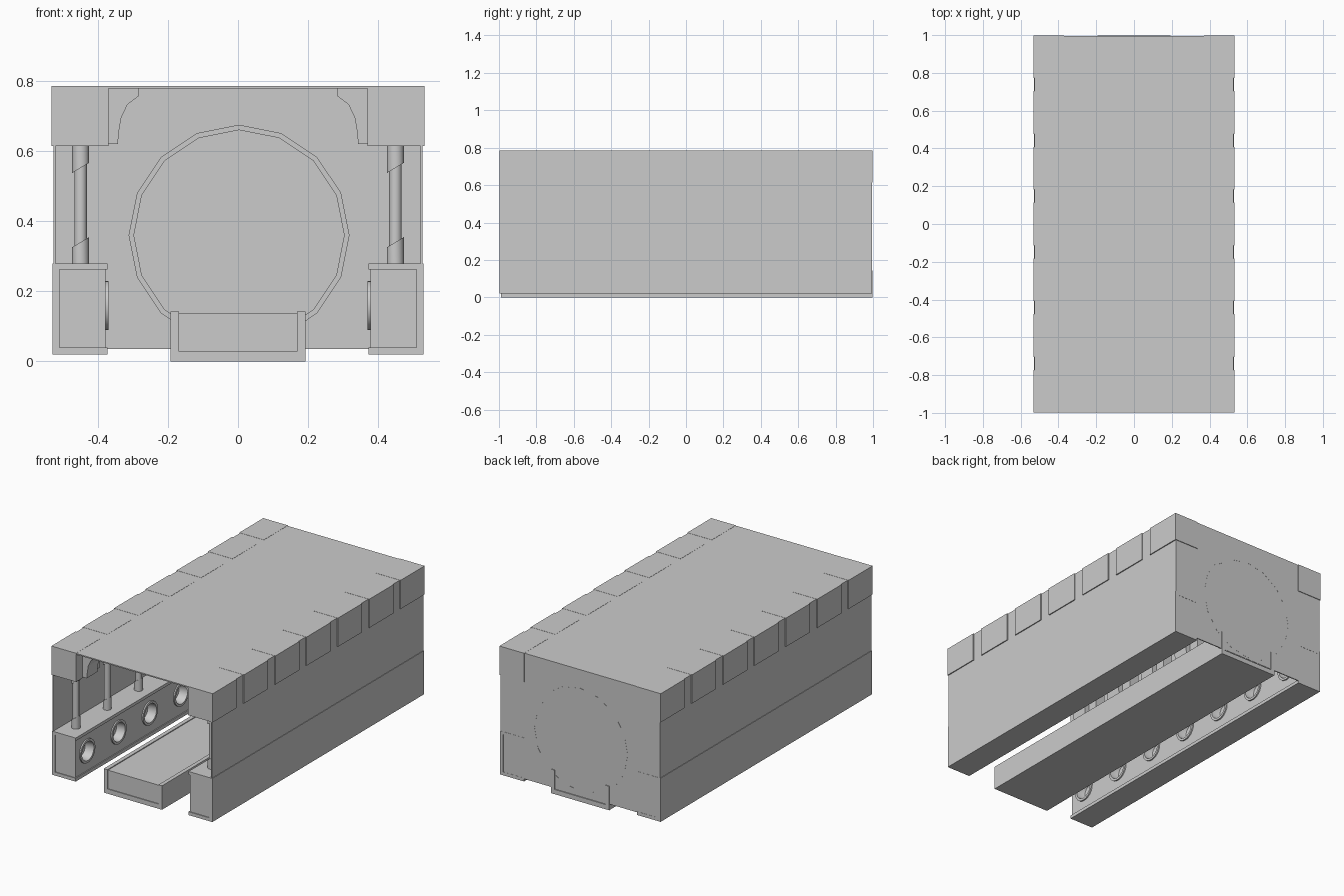
import bpy, bmesh, math
from mathutils import Matrix

if "Cube" in bpy.data.objects:
    bpy.data.objects.remove(bpy.data.objects["Cube"])

STATIONS = [-0.885 + 0.295 * i for i in range(7)]


def finish(name, bm, smooth=False):
    bmesh.ops.recalc_face_normals(bm, faces=bm.faces)
    me = bpy.data.meshes.new(name)
    bm.to_mesh(me)
    bm.free()
    ob = bpy.data.objects.new(name, me)
    bpy.context.collection.objects.link(ob)
    if smooth:
        bpy.ops.object.select_all(action='DESELECT')
        ob.select_set(True)
        bpy.context.view_layer.objects.active = ob
        bpy.ops.object.shade_smooth_by_angle(angle=math.radians(40))
    return ob


def box(name, x0, x1, y0, y1, z0, z1):
    bm = bmesh.new()
    m = Matrix.Translation(((x0 + x1) / 2, (y0 + y1) / 2, (z0 + z1) / 2))
    m = m @ Matrix.Diagonal((x1 - x0, y1 - y0, z1 - z0, 1))
    bmesh.ops.create_cube(bm, size=1, matrix=m)
    return finish(name, bm)


def extrude_y(name, pts, y0, y1):
    """Extrude an (x, z) outline along y."""
    bm = bmesh.new()
    f = bm.faces.new([bm.verts.new((x, y0, z)) for x, z in pts])
    r = bmesh.ops.extrude_face_region(bm, geom=[f])
    vs = [v for v in r['geom'] if isinstance(v, bmesh.types.BMVert)]
    bmesh.ops.translate(bm, vec=(0, y1 - y0, 0), verts=vs)
    return finish(name, bm)


def lathe(name, profile, n, matrix, closed=False, smooth=True):
    """Spin a (radius, height) profile about local z."""
    bm = bmesh.new()
    rows = []
    for r, h in profile:
        if r == 0:
            rows.append([bm.verts.new((0, 0, h))] * n)
        else:
            rows.append([bm.verts.new((r * math.cos(2 * math.pi * i / n),
                                       r * math.sin(2 * math.pi * i / n), h)) for i in range(n)])
    pairs = list(zip(rows, rows[1:])) + ([(rows[-1], rows[0])] if closed else [])
    for a, b in pairs:
        for i in range(n):
            j = (i + 1) % n
            bm.faces.new(list(dict.fromkeys((a[i], a[j], b[j], b[i]))))
    bmesh.ops.transform(bm, matrix=matrix, verts=bm.verts)
    return finish(name, bm, smooth)


def slanted_collar(name, x, y, z_flat, z_cut, r):
    """Short sleeve with one flat end and one diagonal end."""
    bm = bmesh.new()
    bmesh.ops.create_cone(bm, cap_ends=True, segments=16, radius1=r, radius2=r, depth=1)
    for v in bm.verts:
        flat = (v.co.z < 0) == (z_flat < z_cut)
        v.co.z = z_flat if flat else z_cut + 0.6 * v.co.x
    bmesh.ops.translate(bm, vec=(x, y, 0), verts=bm.verts)
    return finish(name, bm, True)


# Shell: roof and end wall
box("roof", -0.526, 0.526, -0.997, 0.994, 0.778, 0.785)
box("end_wall", -0.526, 0.526, 0.988, 0.994, 0.035, 0.785)

# Round hatch on the end wall
hatch = Matrix.Translation((0.003, 0.985, 0.36)) @ Matrix.Rotation(math.pi / 2, 4, 'X')
lathe("hatch_ring", [(0.315, -0.0095), (0.315, 0.012), (0.30, 0.012), (0.30, -0.0095)],
      16, hatch, closed=True, smooth=False)
lathe("hatch_panel", [(0, 0.003), (0.302, 0.003), (0.302, -0.005), (0, -0.005)],
      16, hatch, smooth=False)

# Walkway: U-shaped tray with a deck between its rails
extrude_y("walkway_tray", [(-0.192, 0), (0.192, 0), (0.192, 0.143), (0.168, 0.143), (0.168, 0.028),
                           (-0.168, 0.028), (-0.168, 0.143), (-0.192, 0.143)], -0.99, 0.998)
box("walkway_deck", -0.17, 0.17, -0.985, 0.992, 0.026, 0.138)

for s, side in ((-1, "left"), (1, "right")):
    lo = lambda a, b: sorted((s * a, s * b))
    box(f"{side}_wall", *lo(0.521, 0.526), -0.997, 0.992, 0.03, 0.78)

    # Side bench: C-shaped casing around an inner box with round ports
    extrude_y(f"{side}_bench_casing",
              [(s * x, z) for x, z in ((0.372, 0.02), (0.529, 0.02), (0.529, 0.28), (0.372, 0.28),
                                       (0.372, 0.262), (0.509, 0.262), (0.509, 0.04), (0.372, 0.04))],
              -0.998, 0.995)
    core = box(f"{side}_bench_core", *lo(0.378, 0.511), -0.993, 0.99, 0.038, 0.264)

    # Port cutters, joined in one hidden helper
    bm = bmesh.new()
    for y in STATIONS:
        m = Matrix.Translation((s * 0.39, y, 0.16)) @ Matrix.Rotation(math.pi / 2, 4, 'Y')
        bmesh.ops.create_cone(bm, cap_ends=True, segments=24, radius1=0.062, radius2=0.062,
                              depth=0.10, matrix=m)
    cutter = finish(f"{side}_port_cutter", bm)
    cutter.hide_render = True
    cutter.hide_set(True)
    cutter.display_type = 'WIRE'
    mod = core.modifiers.new("ports", 'BOOLEAN')
    mod.operation = 'DIFFERENCE'
    mod.solver = 'EXACT'
    mod.object = cutter

    for y in STATIONS:
        # Port rim and dish, facing the walkway
        port = Matrix.Translation((s * 0.378, y, 0.16)) @ Matrix.Rotation(-s * math.pi / 2, 4, 'Y')
        lathe(f"{side}_port", [(0.07, -0.001), (0.07, 0.008), (0.056, 0.008), (0.053, -0.02),
                               (0.045, -0.042), (0, -0.05)], 24, port)
        # Post with slanted collars
        lathe(f"{side}_post", [(0.018, 0.27), (0.018, 0.63)], 16,
              Matrix.Translation((s * 0.449, y, 0)))
        slanted_collar(f"{side}_lower_collar", s * 0.449, y, 0.275, 0.34, 0.024)
        slanted_collar(f"{side}_upper_collar", s * 0.449, y, 0.62, 0.552, 0.024)
        # Ceiling block above the post and its curved bracket
        box(f"{side}_ceiling_block", *lo(0.37, 0.532), y - 0.113, y + 0.113, 0.615, 0.786)
        extrude_y(f"{side}_bracket",
                  [(s * x, z) for x, z in ((0.375, 0.62), (0.343, 0.62), (0.339, 0.66), (0.333, 0.695),
                                           (0.315, 0.733), (0.283, 0.757), (0.283, 0.782), (0.375, 0.782))],
                  y - 0.05, y + 0.05)
